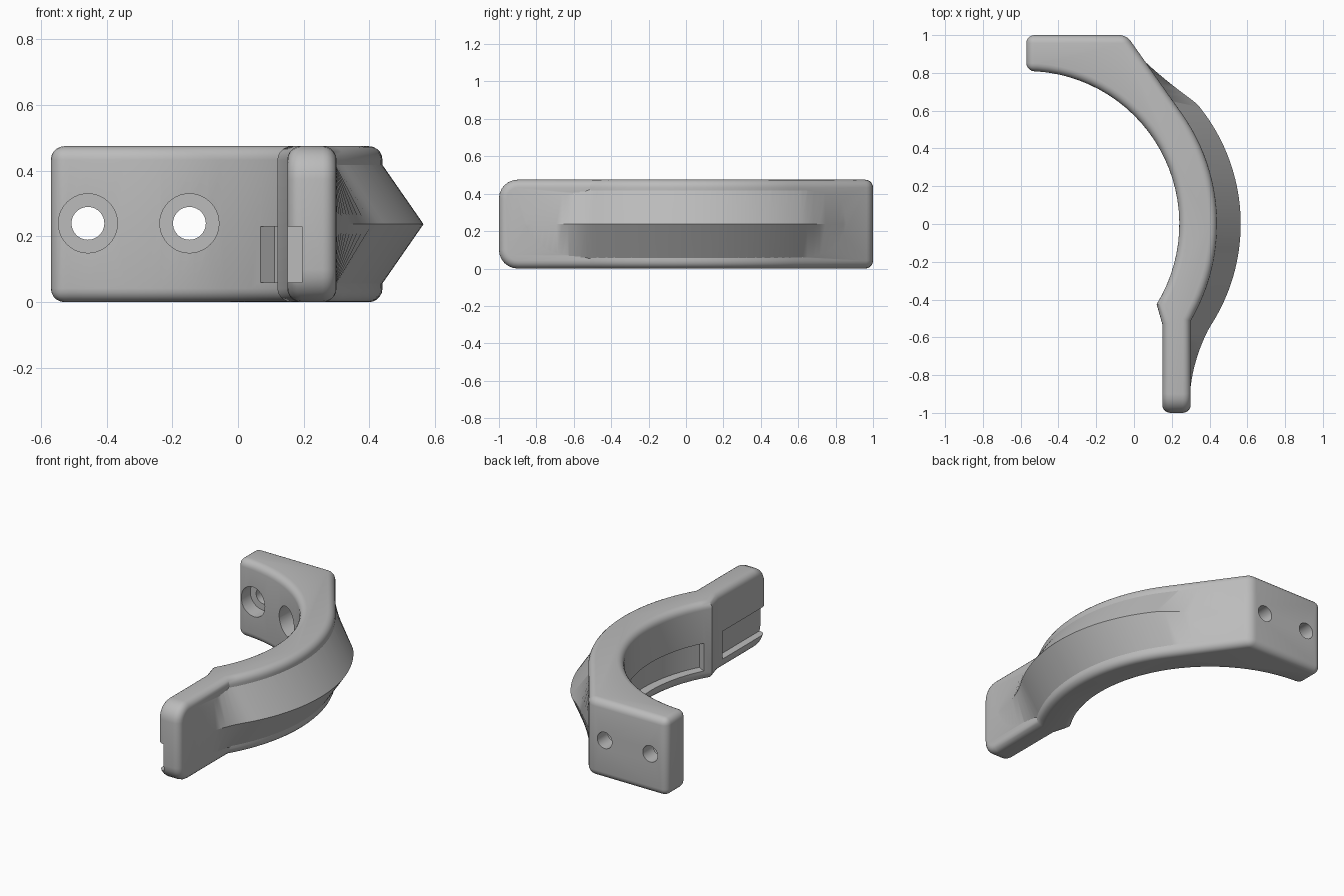
import bpy, bmesh
from math import sin, cos, radians, sqrt

cube = bpy.data.objects.get("Cube")
if cube:
    bpy.data.objects.remove(cube)

CX, R_IN, R_OUT, H = -0.57, 0.81, 1.01, 0.475

grey = bpy.data.materials.new("matte_grey")
grey.use_nodes = True
grey.diffuse_color = (0.5, 0.5, 0.5, 1)
grey.node_tree.nodes["Principled BSDF"].inputs["Base Color"].default_value = (0.5, 0.5, 0.5, 1)


def arc(r, a0, a1, n):
    angles = [radians(a0 + (a1 - a0) * i / n) for i in range(n + 1)]
    return [(CX + r * cos(a), r * sin(a)) for a in angles]


def prism(bm, outline, z0, z1):
    low = [bm.verts.new((x, y, z0)) for x, y in outline]
    high = [bm.verts.new((x, y, z1)) for x, y in outline]
    bm.faces.new(low)
    bm.faces.new(high)
    for i in range(len(low)):
        j = (i + 1) % len(low)
        bm.faces.new((low[i], low[j], high[j], high[i]))


def finish(name, bm):
    bmesh.ops.recalc_face_normals(bm, faces=bm.faces[:])
    mesh = bpy.data.meshes.new(name)
    bm.to_mesh(mesh)
    bm.free()
    mesh.materials.append(grey)
    obj = bpy.data.objects.new(name, mesh)
    bpy.context.collection.objects.link(obj)
    return obj


def combine(body, other, operation):
    mod = body.modifiers.new(operation, 'BOOLEAN')
    mod.operation, mod.object, mod.solver = operation, other, 'EXACT'
    bpy.context.view_layer.objects.active = body
    bpy.ops.object.modifier_apply(modifier=mod.name)
    bpy.data.objects.remove(other)


# Curved grip with a mounting block at the back and a straight tab in front
bm = bmesh.new()
outline = arc(R_IN, 90, -31.6, 30) + [(0.15, -0.53), (0.15, -1), (0.3, -1)]
outline += arc(R_OUT, -30.5, 35.2, 24) + [(-0.04, 1), (CX, 1)]
prism(bm, outline, 0, H)
bmesh.ops.recalc_face_normals(bm, faces=bm.faces[:])


def is_vertical(e):
    a, b = (v.co for v in e.verts)
    return (a.xy - b.xy).length < 0.001


# Large rounding on the tab end
tip = [e for e in bm.edges if all(v.co.y < -0.99 for v in e.verts) and not is_vertical(e)]
bmesh.ops.bevel(bm, geom=tip, offset=0.1, segments=6, profile=0.5,
                affect='EDGES', clamp_overlap=False)


# Smaller rounding on the rims and end corners
def is_rim(e):
    mid = (e.verts[0].co + e.verts[1].co) / 2
    inner_upright = is_vertical(e) and abs(mid.y) < 0.9 and mid.x > -0.5
    return e.calc_face_angle(0) > 0.5 and not inner_upright


bmesh.ops.bevel(bm, geom=[e for e in bm.edges if is_rim(e)], offset=0.042, segments=5,
                profile=0.5, affect='EDGES', clamp_overlap=False)
handle = finish("handle", bm)


# Pointed ridge along the outside, fading into both ends
def wall_x(y):
    if y < -0.513:
        return 0.3
    if y > 0.582:
        return 0.255 - 0.295 * (y - 0.582) / 0.418
    return CX + sqrt(R_OUT ** 2 - y * y)


def ridge_x(y):
    if y < -0.55:
        return 0.295 + 0.103 * ((y + 0.95) / 0.4) ** 2
    if y > 0.64:
        return -0.055 + 0.385 * ((1 - y) / 0.36) ** 1.3
    return -0.425 + sqrt(0.98 - y * y)


bm = bmesh.new()
rings = []
for i in range(61):
    y = -0.95 + 1.92 * i / 60
    base = wall_x(y) - 0.012
    section = [(base - 0.04, 0.04), (base, 0.04), (max(ridge_x(y), base + 0.002), H / 2),
               (base, H - 0.04), (base - 0.04, H - 0.04)]
    rings.append([bm.verts.new((x, y, z)) for x, z in section])
for a, b in zip(rings, rings[1:]):
    for k in range(5):
        m = (k + 1) % 5
        bm.faces.new((a[k], a[m], b[m], b[k]))
bm.faces.new(rings[0])
bm.faces.new(rings[-1])
combine(handle, finish("outer_ridge", bm), 'UNION')

# Recess along the inner curve, and a second one open at the tab end
for name, shape in (
        ("curve_recess", arc(0.7, 38, -28, 24) + arc(0.865, -28, 38, 24)),
        ("tab_recess", [(0.05, -1.1), (0.195, -1.1), (0.195, -0.57), (0.05, -0.57)])):
    bm = bmesh.new()
    prism(bm, shape, 0.06, 0.23)
    combine(handle, finish(name, bm), 'DIFFERENCE')

# Counterbored screw holes through the mounting block
for x in (-0.457, -0.148):
    for r, y0, y1 in ((0.05, 0.5, 1.1), (0.09, 0.4, 0.9)):
        bpy.ops.mesh.primitive_cylinder_add(vertices=40, radius=r, depth=y1 - y0,
                                            location=(x, (y0 + y1) / 2, 0.24),
                                            rotation=(radians(90), 0, 0))
        drill = bpy.context.object
        drill.data.materials.append(grey)
        combine(handle, drill, 'DIFFERENCE')

# Smooth shading with sharp creases kept
bpy.ops.object.select_all(action='DESELECT')
handle.select_set(True)
bpy.context.view_layer.objects.active = handle
bpy.ops.object.shade_smooth_by_angle(angle=radians(25))
